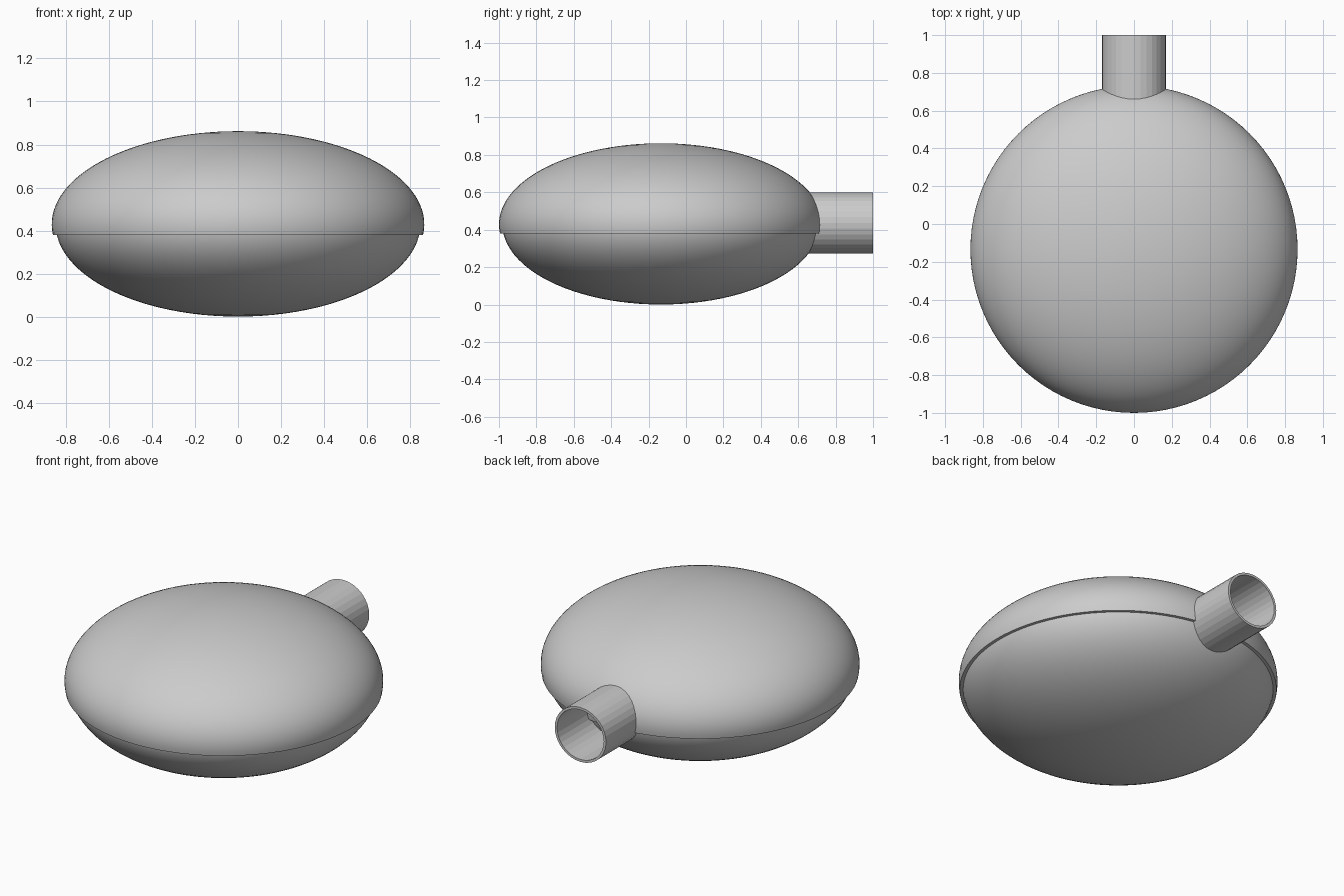
import bpy, bmesh, math

if "Cube" in bpy.data.objects:
    bpy.data.objects.remove(bpy.data.objects["Cube"])

CY, CZ = -0.134, 0.429      # centre of the flattened body
SEAM = 0.38                 # height of the overlapping lip
grey = bpy.data.materials.new("light grey")
grey.diffuse_color = (0.6, 0.6, 0.6, 1)
grey.use_nodes = True
grey.node_tree.nodes["Principled BSDF"].inputs["Base Color"].default_value = grey.diffuse_color


def revolve(name, rings, sides, place, smooth):
    """Skin a list of rings; place(ring, angle) gives the point. A radius of 0 is a pole."""
    bm = bmesh.new()
    loops = []
    for r in rings:
        n = 1 if r[0] < 1e-6 else sides
        loops.append([bm.verts.new(place(r, 2 * math.pi * i / sides)) for i in range(n)])
    for a, b in zip(loops, loops[1:]):
        for i in range(sides):
            j = (i + 1) % sides
            quad = [a[i % len(a)], a[j % len(a)], b[j % len(b)], b[i % len(b)]]
            bm.faces.new(list(dict.fromkeys(quad)))
    bmesh.ops.recalc_face_normals(bm, faces=bm.faces)
    mesh = bpy.data.meshes.new(name)
    bm.to_mesh(mesh)
    bm.free()
    mesh.materials.append(grey)
    obj = bpy.data.objects.new(name, mesh)
    bpy.context.collection.objects.link(obj)
    if smooth:
        bpy.ops.object.select_all(action='DESELECT')
        obj.select_set(True)
        bpy.context.view_layer.objects.active = obj
        bpy.ops.object.shade_smooth_by_angle(angle=math.radians(35))
    return obj


def arc(radius, height, start, end, steps=28):
    """Rings (radius, z) along an ellipse between two latitudes."""
    out = []
    for i in range(steps + 1):
        t = start + (end - start) * i / steps
        out.append((radius * math.cos(t), CZ + height * math.sin(t)))
    return out


def upright(r, a):
    return (r[0] * math.cos(a), CY + r[0] * math.sin(a), r[1])


# lower shell, a full slightly smaller ellipsoid
revolve("lower_shell", arc(0.848, 0.429, -math.pi / 2, math.pi / 2, 48), 96, upright, True)

# upper shell, overlapping the lower one with a small stepped lip
lip = math.asin((SEAM - CZ) / 0.433)
revolve("upper_shell", [(0.83, SEAM)] + arc(0.866, 0.433, lip, math.pi / 2, 32), 96, upright, True)

# open spout tube at the back: outer wall, rim, inner wall
revolve("spout_tube", [(0.17, 0.6), (0.17, 1.0), (0.155, 1.0), (0.155, 0.6)], 32,
        lambda r, a: (r[0] * math.cos(a), r[1], 0.437 + 0.96 * r[0] * math.sin(a)), False)
